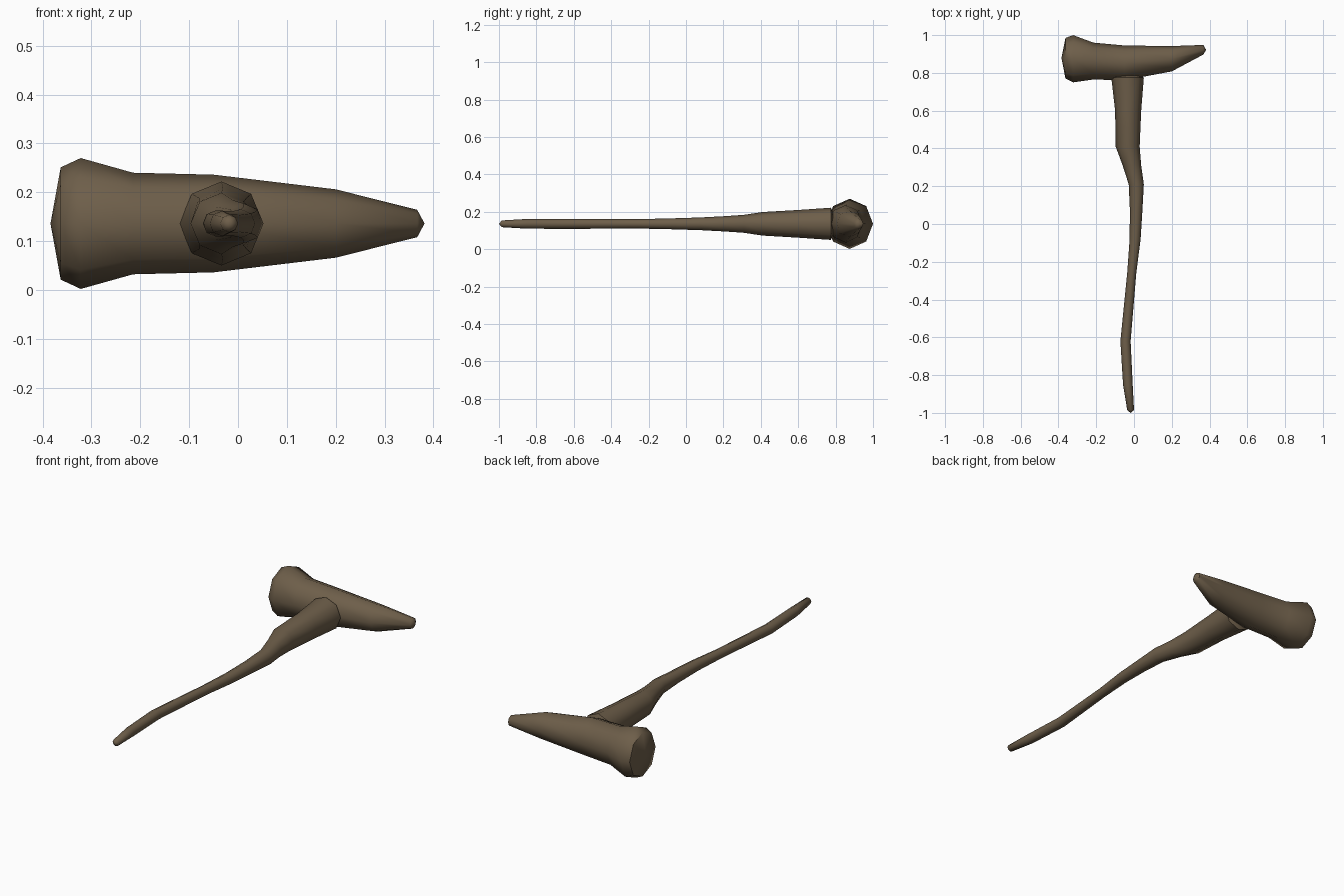
import bpy, bmesh, math
from mathutils import Vector

cube = bpy.data.objects.get("Cube")
if cube:
    bpy.data.objects.remove(cube, do_unlink=True)

wood = bpy.data.materials.new("brown wood")
wood.use_nodes = True
colour = (0.155, 0.113, 0.068, 1)
wood.diffuse_color = colour
wood.node_tree.nodes["Principled BSDF"].inputs["Base Color"].default_value = colour

MID_Z = 0.136
SIDES = 8


def tube(name, stations, place, start, end):
    """Eight-sided tube; a station is (along, low side, high side, half height)."""
    bm = bmesh.new()
    rings = []
    for along, low, high, half in stations:
        ring = []
        for i in range(SIDES):
            a = math.tau * i / SIDES
            side = (low + high) / 2 + (high - low) / 2 * math.cos(a)
            ring.append(bm.verts.new(place(along, side, MID_Z + half * math.sin(a))))
        rings.append(ring)
    for a, b in zip(rings, rings[1:]):
        for i in range(SIDES):
            j = (i + 1) % SIDES
            bm.faces.new((a[i], a[j], b[j], b[i]))
    # Shallow pointed caps
    for ring, tip in ((rings[0], start), (rings[-1], end)):
        pole = bm.verts.new(place(*tip, MID_Z))
        for i in range(SIDES):
            bm.faces.new((ring[i], ring[(i + 1) % SIDES], pole))
    bmesh.ops.recalc_face_normals(bm, faces=bm.faces)
    mesh = bpy.data.meshes.new(name)
    bm.to_mesh(mesh)
    bm.free()
    mesh.materials.append(wood)
    obj = bpy.data.objects.new(name, mesh)
    bpy.context.collection.objects.link(obj)
    bpy.ops.object.select_all(action='DESELECT')
    obj.select_set(True)
    bpy.context.view_layer.objects.active = obj
    bpy.ops.object.shade_smooth_by_angle(angle=math.radians(55))
    return obj


# Head: flared striking end on the right, tapering to a pick on the left
tube("hammer_head", [
    (-0.363, 0.77, 0.985, 0.115),
    (-0.322, 0.75, 1.0, 0.134),
    (-0.215, 0.765, 0.96, 0.104),
    (-0.05, 0.761, 0.945, 0.1),
    (0.2, 0.808, 0.942, 0.07),
    (0.367, 0.897, 0.948, 0.028),
], lambda s, t, z: Vector((s, t, z)), (-0.384, 0.88), (0.382, 0.922))

# Handle: crooked branch, thick at the head
tube("handle", [
    (0.775, -0.12, 0.052, 0.086),
    (0.6, -0.1, 0.038, 0.074),
    (0.41, -0.097, 0.03, 0.063),
    (0.31, -0.06, 0.038, 0.048),
    (0.21, -0.028, 0.052, 0.041),
    (0.08, -0.022, 0.045, 0.034),
    (-0.08, -0.023, 0.035, 0.029),
    (-0.26, -0.036, 0.012, 0.025),
    (-0.62, -0.072, -0.018, 0.027),
    (-0.85, -0.058, -0.007, 0.026),
    (-0.985, -0.036, 0.0, 0.018),
], lambda s, t, z: Vector((t, s, z)), (0.81, -0.033), (-1.0, -0.018))
